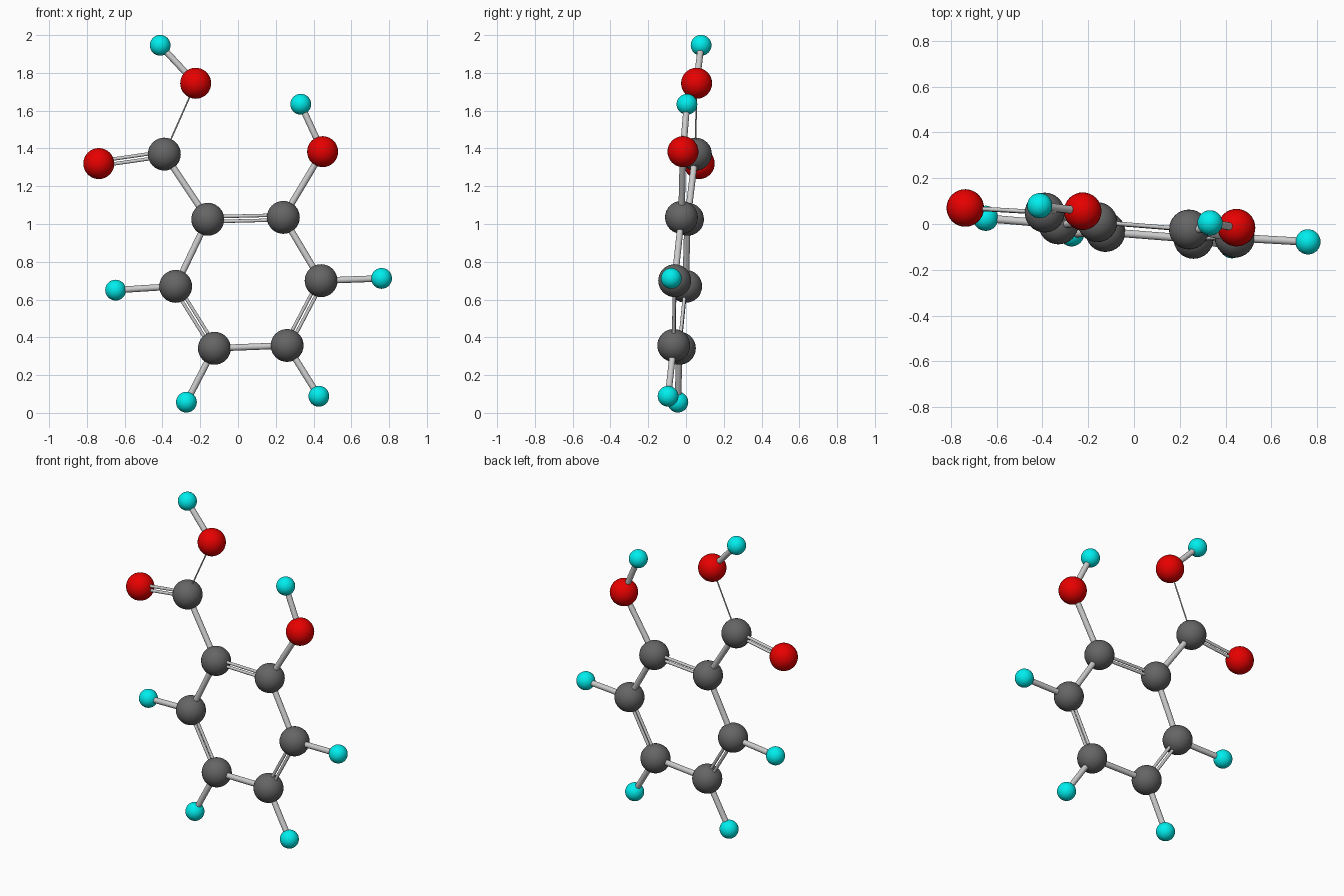
import bpy
from mathutils import Vector

if "Cube" in bpy.data.objects:
    bpy.data.objects.remove(bpy.data.objects["Cube"])


def material(name, rgb):
    m = bpy.data.materials.new(name)
    m.diffuse_color = (*rgb, 1)
    m.use_nodes = True
    m.node_tree.nodes["Principled BSDF"].inputs["Base Color"].default_value = m.diffuse_color
    return m


# element: (name, radius, material)
ELEMENTS = {
    "C": ("carbon", 0.087, material("dark_grey", (0.13, 0.13, 0.13))),
    "O": ("oxygen", 0.082, material("red", (0.8, 0.0, 0.0))),
    "H": ("hydrogen", 0.055, material("cyan", (0.0, 0.85, 0.85))),
}

# atom centres
ATOMS = {
    "C1": (-0.16, 0.008, 1.025),
    "C2": (0.24, -0.024, 1.035),
    "C3": (0.44, -0.06, 0.70),
    "C4": (0.26, -0.065, 0.357),
    "C5": (-0.125, -0.035, 0.342),
    "C6": (-0.33, -0.002, 0.67),
    "C7": (-0.39, 0.05, 1.37),
    "O1": (-0.737, 0.07, 1.32),
    "O2": (-0.224, 0.056, 1.745),
    "O3": (0.448, -0.016, 1.383),
    "H1": (-0.412, 0.08, 1.946),
    "H2": (0.332, 0.005, 1.634),
    "H3": (0.76, -0.078, 0.712),
    "H4": (0.428, -0.095, 0.088),
    "H5": (-0.273, -0.043, 0.057),
    "H6": (-0.648, 0.025, 0.65),
}
SINGLE = ["C2 C3", "C4 C5", "C6 C1", "C1 C7", "C2 O3", "O2 H1", "O3 H2",
          "C3 H3", "C4 H4", "C5 H5", "C6 H6"]
DOUBLE = ["C1 C2", "C3 C4", "C5 C6", "C7 O1"]
THIN = ["C7 O2"]
PLANE_NORMAL = Vector((0.07, 1, -0.06)).normalized()


def rod(name, a, b, radius):
    d = b - a
    bpy.ops.mesh.primitive_cylinder_add(vertices=24, radius=radius, depth=d.length,
                                        location=(a + b) / 2)
    ob = bpy.context.object
    ob.rotation_euler = d.to_track_quat("Z", "Y").to_euler()
    ob.name = name
    bpy.ops.object.shade_smooth_by_angle()


def bond(pair, kind, radius, offsets=(0,)):
    a, b = (Vector(ATOMS[k]) for k in pair.split())
    side = PLANE_NORMAL.cross(b - a).normalized()
    for o in offsets:
        rod(kind + "_bond", a + side * o, b + side * o, radius)


# atoms
for key, pos in ATOMS.items():
    name, radius, mat = ELEMENTS[key[0]]
    bpy.ops.mesh.primitive_uv_sphere_add(segments=32, ring_count=16, radius=radius, location=pos)
    ob = bpy.context.object
    ob.name = name + "_atom_" + key[1]
    ob.data.materials.append(mat)
    bpy.ops.object.shade_smooth()

# bonds
for p in SINGLE:
    bond(p, "single", 0.017)
for p in DOUBLE:
    bond(p, "double", 0.009, (-0.013, 0.013))
for p in THIN:
    bond(p, "thin", 0.004)
